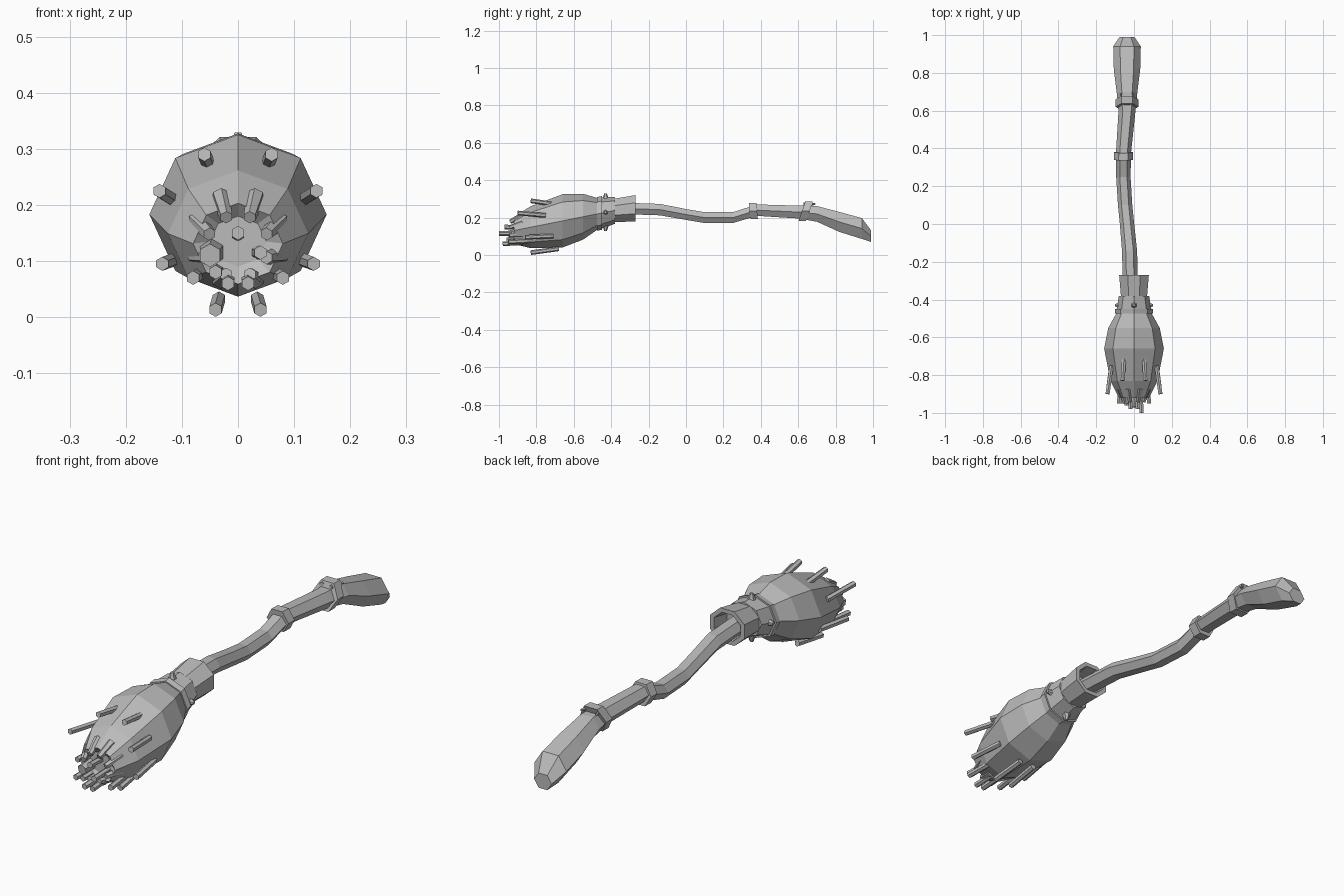
import bpy, bmesh, math
from mathutils import Vector

cube = bpy.data.objects.get("Cube")
if cube:
    bpy.data.objects.remove(cube, do_unlink=True)

colour = (0.5, 0.5, 0.5, 1)
grey = bpy.data.materials.new("plain grey")
grey.use_nodes = True
grey.diffuse_color = colour
grey.node_tree.nodes["Principled BSDF"].inputs["Base Color"].default_value = colour


def finish(name, bm):
    bmesh.ops.recalc_face_normals(bm, faces=bm.faces)
    mesh = bpy.data.meshes.new(name)
    bm.to_mesh(mesh)
    bm.free()
    mesh.materials.append(grey)
    obj = bpy.data.objects.new(name, mesh)
    bpy.context.collection.objects.link(obj)


def around(count, phase=0.0):
    """Unit directions spaced evenly round the y axis, starting at the top."""
    angles = [math.tau * (i + phase) / count for i in range(count)]
    return [Vector((math.sin(a), 0, math.cos(a))) for a in angles]


def loft(name, rings, sides, phase=0.0, squash=0.9, lean=0.0):
    """Skin (centre, half width) rings, each lying across the y axis."""
    bm = bmesh.new()
    loops = []
    for centre, width in rings:
        loop = []
        for d in around(sides, phase):
            height = d.z * width * squash
            loop.append(bm.verts.new(centre + Vector((d.x * width, height * lean, height))))
        loops.append(loop)
    bm.faces.new(loops[0])
    bm.faces.new(loops[-1])
    for near, far in zip(loops, loops[1:]):
        for i in range(sides):
            bm.faces.new((near[i - 1], near[i], far[i], far[i - 1]))
    finish(name, bm)


def rod(name, start, end, radius, taper=1.0):
    """Six-sided stick between two points."""
    bm = bmesh.new()
    bmesh.ops.create_cone(bm, cap_ends=True, segments=6, radius1=radius,
                          radius2=radius * taper, depth=(end - start).length)
    bm.transform((end - start).to_track_quat('Z', 'Y').to_matrix().to_4x4())
    bmesh.ops.translate(bm, verts=bm.verts, vec=(start + end) / 2)
    finish(name, bm)


def head_centre(y):
    """The head droops towards its loose end."""
    return Vector((0, y, min(0.25, 0.315 + y / 5)))


def head_part(name, profile, phase=0.0):
    loft(name, [(head_centre(y), width) for y, width in profile], 8, phase)


def handle_centre(y, z):
    """The handle sways sideways up to the grip, then runs straight."""
    sway = math.sin(math.pi * min(y / 0.6, 1))
    return Vector((-0.037 - 0.02 * sway, y, z))


# Crooked handle swelling into a drooping grip: length, height, half width
handle_profile = [
    (-0.36, 0.25, 0.04), (-0.14, 0.243, 0.04), (0, 0.217, 0.038),
    (0.1, 0.2, 0.038), (0.25, 0.2, 0.038), (0.38, 0.24, 0.04),
    (0.6, 0.23, 0.045), (0.7, 0.22, 0.055), (0.82, 0.177, 0.07),
    (0.94, 0.142, 0.073), (0.99, 0.1, 0.04)]
loft("handle", [(handle_centre(y, z), width) for y, z, width in handle_profile],
     6, 0.5, 0.88)

# Two tilted bands round the handle
for name, y, width, lean in (("front_handle_band", 0.36, 0.05, -0.1),
                             ("back_handle_band", 0.64, 0.06, 0.35)):
    loft(name, [(handle_centre(y + step, 0.235), width) for step in (-0.02, 0.02)],
         6, 0.5, 1, lean)

# Knotted ends on top of the back band
for side in (-1, 1):
    knot = handle_centre(0.63, 0.272) + Vector((side * 0.02, 0, 0))
    rod("band_knot", knot, knot + Vector((side * 0.015, 0.06, 0)), 0.01, 0.5)

# Flared collar, hollow where the handle enters, then the binding and its ring
head_part("collar", [(-0.42, 0.075), (-0.38, 0.075), (-0.27, 0.085),
                     (-0.27, 0.065), (-0.34, 0.055)], 0.5)
head_part("binding", [(-0.38, 0.08), (-0.45, 0.092), (-0.5, 0.092)])
head_part("binding_ring", [(-0.45, 0.1), (-0.475, 0.1)])
for direction in around(4):
    base = head_centre(-0.43)
    rod("binding_stud", base + direction * 0.07, base + direction * 0.1, 0.018, 0.4)

# Bristle bundle with a sunken end and a ragged rim of tufts
head_part("bristles", [(-0.47, 0.092), (-0.55, 0.136), (-0.66, 0.158),
                       (-0.83, 0.125), (-0.92, 0.08), (-0.9, 0.05)])
for direction in around(8, 0.5):
    rod("bristle_tuft", head_centre(-0.87) + direction * 0.08,
        head_centre(-0.94) + direction * 0.055, 0.017, 0.7)


def twig(x, y, z):
    """Loose stick whose hidden end lies nearer the axis of the bundle."""
    tip = Vector((x, y, z))
    root = tip.lerp(head_centre(y), 0.15)
    root.y += 0.15
    rod("twig", root, tip, 0.0125)


# Twigs splaying from the bundle in pairs, and three in the middle of the end
for x, y, z in ((0.06, -0.83, 0.29), (0.14, -0.9, 0.225), (0.135, -0.86, 0.095),
                (0.04, -0.83, 0.013), (0.08, -0.95, 0.07), (0.018, -0.98, 0.06)):
    for side in (-1, 1):
        twig(side * x, y, z)
for x, y, z in ((0, -0.97, 0.15), (0.04, -1, 0.115), (-0.04, -0.96, 0.08)):
    twig(x, y, z)
rod("thick_twig", Vector((-0.045, -0.86, 0.12)), Vector((-0.05, -0.95, 0.11)), 0.026, 0.8)
